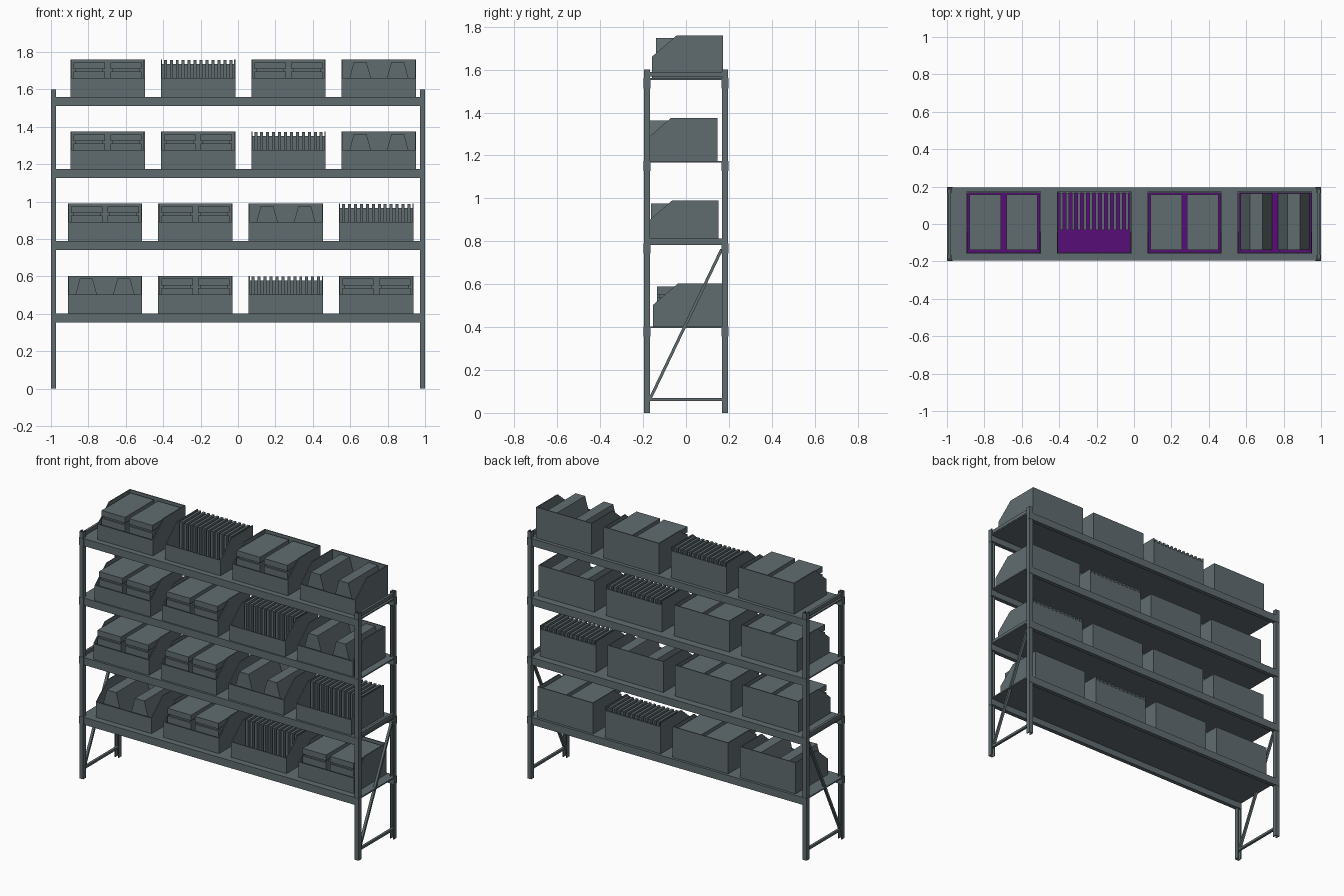
import bpy, bmesh, math
from mathutils import Matrix

if "Cube" in bpy.data.objects:
    bpy.data.objects.remove(bpy.data.objects["Cube"])


def material(name, rgb):
    m = bpy.data.materials.new(name)
    m.diffuse_color = (*rgb, 1)
    m.use_nodes = True
    m.node_tree.nodes["Principled BSDF"].inputs["Base Color"].default_value = m.diffuse_color
    return m


GREY = material("slate_grey", (0.118, 0.15, 0.16))
PURPLE = material("floor_purple", (0.095, 0.004, 0.19))


def add_box(bm, x0, x1, y0, y1, z0, z1):
    mat = Matrix.Translation(((x0 + x1) / 2, (y0 + y1) / 2, (z0 + z1) / 2))
    mat = mat @ Matrix.Diagonal((x1 - x0, y1 - y0, z1 - z0, 1))
    bmesh.ops.create_cube(bm, size=1, matrix=mat)


def add_prism(bm, pts, axis, a, b):
    """Extrude a 2D profile along an axis (x: pts are y,z; y: x,z; z: x,y)."""
    def place(p, t):
        return {"x": (t, *p), "y": (p[0], t, p[1]), "z": (*p, t)}[axis]
    lo = [bm.verts.new(place(p, a)) for p in pts]
    hi = [bm.verts.new(place(p, b)) for p in pts]
    bm.faces.new(lo)
    bm.faces.new(hi[::-1])
    for i in range(len(pts)):
        j = (i + 1) % len(pts)
        bm.faces.new((lo[i], lo[j], hi[j], hi[i]))


def finish(bm, name, loc=(0, 0, 0), mat=GREY):
    bmesh.ops.recalc_face_normals(bm, faces=bm.faces)
    me = bpy.data.meshes.new(name)
    bm.to_mesh(me)
    bm.free()
    me.materials.append(mat)
    ob = bpy.data.objects.new(name, me)
    ob.location = loc
    bpy.context.collection.objects.link(ob)
    return ob


# Upright posts: channels open towards the middle of the frame
for sx in (-1, 1):
    for sy in (-1, 1):
        bm = bmesh.new()
        prof = [(1, .195), (1, .167), (.995, .167), (.995, .19),
                (.977, .19), (.977, .167), (.972, .167), (.972, .195)]
        add_prism(bm, [(sx * x, sy * y) for x, y in prof], "z", 0, 1.6)
        finish(bm, "upright_post")

# End frame braces: three level bars and one diagonal
for sx in (-1, 1):
    bm = bmesh.new()
    xa, xb = sorted((sx * .978, sx * .994))
    for z0, z1 in ((.055, .07), (.79, .812), (1.567, 1.59)):
        add_box(bm, xa, xb, -.185, .185, z0, z1)
    add_prism(bm, [(-.175, .065), (-.16, .065), (.175, .765), (.16, .765)],
              "x", xa, xb)
    finish(bm, "end_brace")

W, D, H, T = .199, .166, .2, .006     # bin half width, half depth, height, wall


def make_bin(loc, back_height):
    bm = bmesh.new()
    side = [(-D, 0), (D, 0), (D, H), (-.05, H), (-D, .1)]
    add_prism(bm, side, "x", -W, -W + T)
    add_prism(bm, side, "x", W - T, W)
    add_box(bm, -W + T, W - T, -D, -D + T, 0, .1)
    add_box(bm, -W + T, W - T, D - T, D, 0, back_height)
    finish(bm, "bin_walls", loc)
    bm = bmesh.new()
    add_box(bm, -W + T, W - T, -D + T, D - T, 0, .004)
    finish(bm, "bin_floor", loc, PURPLE)


def cartons(loc):
    # Two columns of two stacked cartons, parted by a thin recessed band
    bm = bmesh.new()
    for a, b in ((-.182, -.014), (.014, .182)):
        add_box(bm, a, b, -.147, .15, .004, .135)
        add_box(bm, a + .01, b - .01, -.137, .14, .135, .148)
        add_box(bm, a, b, -.147, .15, .148, .185)
    finish(bm, "cartons", loc)


def dividers(loc):
    # Row of upright plates in the rear of the bin
    bm = bmesh.new()
    step = .0318
    for i in range(12):
        x = (i - 5.5) * step
        add_box(bm, x - .008, x + .008, -.038, D - T, .004, .198)
    finish(bm, "divider_plates", loc)


def wedges(loc):
    # Two tapered blocks running front to back
    bm = bmesh.new()
    for s in (-1, 1):
        prof = [(.016, .004), (.184, .004), (.134, .187), (.067, .187)]
        add_prism(bm, [(s * x, z) for x, z in prof], "y", -.147, .155)
    finish(bm, "tapered_blocks", loc)


FILL = {"C": cartons, "D": dividers, "W": wedges}
# Each shelf: top height, bin y offset, first bin x, contents from left to right
SHELVES = [(.403, .012, -.711, "WCDC"), (.79, -.015, -.711, "CCWD"),
           (1.175, -.02, -.697, "CCDW"), (1.56, .007, -.697, "CDCW")]

for z, y, x0, kinds in SHELVES:
    # Deck panel
    bm = bmesh.new()
    add_box(bm, -.972, .972, -.17, .17, z - .008, z)
    for s in (-1, 1):
        xa, xb = sorted((s * .972, s * 1.0))
        add_box(bm, xa, xb, -.166, .166, z - .008, z)
    finish(bm, "shelf_deck")
    # Front and back beams with end connectors
    for s in (-1, 1):
        bm = bmesh.new()
        ya, yb = sorted((s * .168, s * .195))
        add_box(bm, -.972, .972, ya, yb, z - .048, z)
        for sx in (-1, 1):
            xa, xb = sorted((sx * .968, sx * 1.001))
            ya, yb = sorted((s * .165, s * .197))
            add_box(bm, xa, xb, ya, yb, z - .048, z)
        finish(bm, "shelf_beam")
    # Bins and their contents
    for i, kind in enumerate(kinds):
        loc = (x0 + i * .4835, y, z)
        make_bin(loc, .175 if kind == "D" else H)
        FILL[kind](loc)
